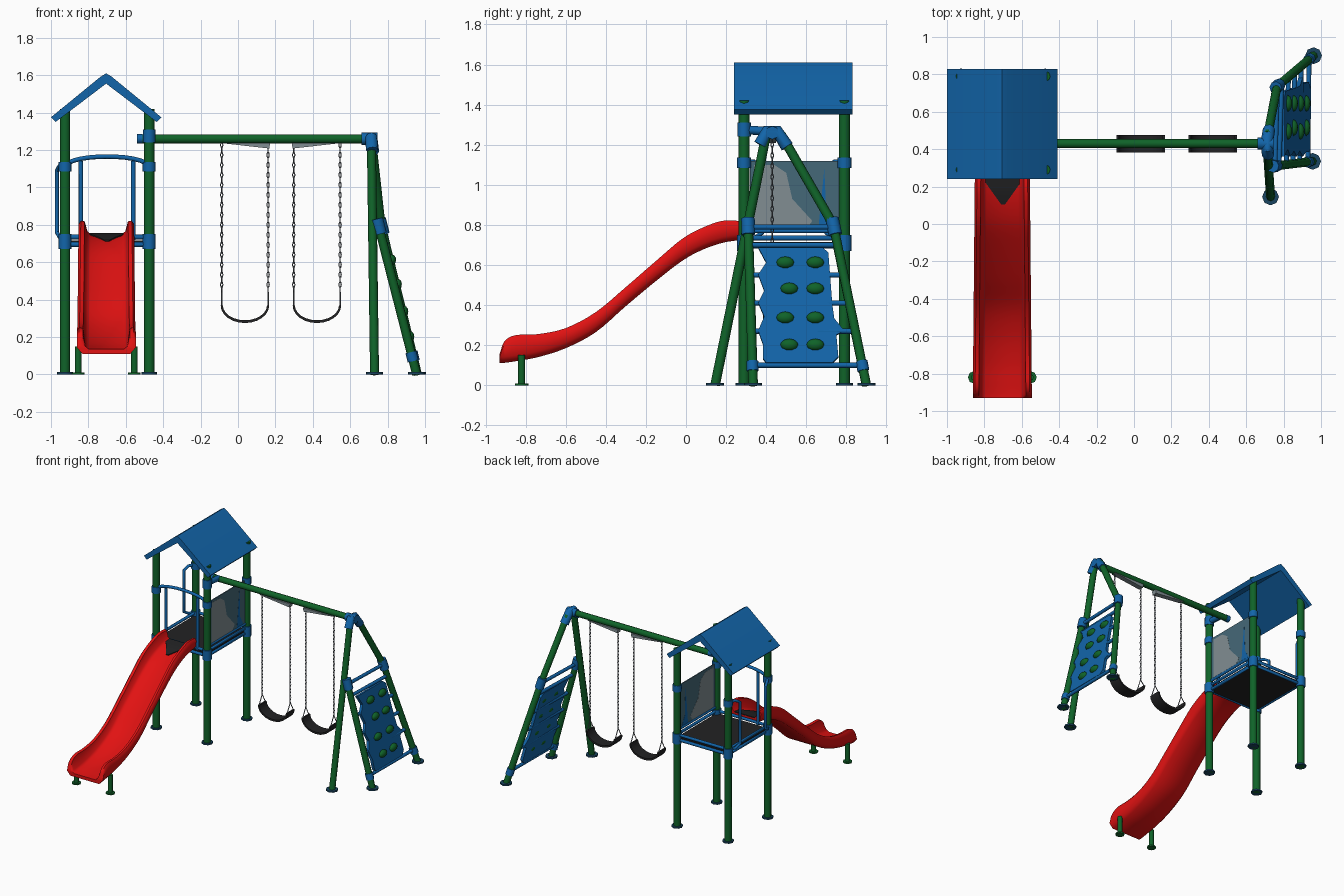
import bpy, bmesh, math
from mathutils import Vector

cube = bpy.data.objects.get("Cube")
if cube:
    bpy.data.objects.remove(cube, do_unlink=True)


def material(name, rgb):
    m = bpy.data.materials.new(name)
    m.use_nodes = True
    m.diffuse_color = (*rgb, 1)
    m.node_tree.nodes["Principled BSDF"].inputs["Base Color"].default_value = (*rgb, 1)
    return m


BLUE = material("blue", (0.006, 0.13, 0.40))
GREEN = material("green", (0.005, 0.125, 0.022))
RED = material("red", (0.75, 0.006, 0.006))
BLACK = material("black rubber", (0.016, 0.016, 0.017))
STEEL = material("chain grey", (0.15, 0.17, 0.2))
PANE = material("clear pane", (0.06, 0.14, 0.19))
FROST = material("frosted pane", (0.22, 0.27, 0.29))
FOOT = material("foot navy", (0.01, 0.06, 0.12))


def finish(name, mesh, mat, angle=40):
    mesh.materials.clear()
    mesh.materials.append(mat)
    for p in mesh.polygons:
        p.material_index = 0
        p.use_smooth = True
    mesh.set_sharp_from_angle(angle=math.radians(angle))
    ob = bpy.data.objects.new(name, mesh)
    bpy.context.collection.objects.link(ob)
    return ob


def tubes(name, paths, r, mat, res=2, cyclic=False):
    """Round tubes along one or more polylines."""
    cu = bpy.data.curves.new(name + "_path", "CURVE")
    cu.dimensions = "3D"
    cu.bevel_depth, cu.bevel_resolution, cu.use_fill_caps = r, res, True
    for pts in paths:
        s = cu.splines.new("POLY")
        s.points.add(len(pts) - 1)
        for p, co in zip(s.points, pts):
            p.co = (*co, 1)
        s.use_cyclic_u = cyclic
    tmp = bpy.data.objects.new(name + "_tmp", cu)
    bpy.context.collection.objects.link(tmp)
    dg = bpy.context.evaluated_depsgraph_get()
    mesh = bpy.data.meshes.new_from_object(tmp.evaluated_get(dg))
    bpy.data.objects.remove(tmp, do_unlink=True)
    return finish(name, mesh, mat, 50)


def tube(name, pts, r, mat):
    return tubes(name, [pts], r, mat)


def loft(name, rings, mat, angle=40):
    """Skin matching closed rings and cap both ends."""
    bm = bmesh.new()
    vs = [[bm.verts.new(p) for p in ring] for ring in rings]
    n = len(vs[0])
    for a, b in zip(vs, vs[1:]):
        for i in range(n):
            j = (i + 1) % n
            bm.faces.new((a[i], a[j], b[j], b[i]))
    bm.faces.new(vs[0])
    bm.faces.new(vs[-1])
    bmesh.ops.recalc_face_normals(bm, faces=bm.faces)
    mesh = bpy.data.meshes.new(name)
    bm.to_mesh(mesh)
    bm.free()
    return finish(name, mesh, mat, angle)


def prism_y(name, pts, y0, y1, mat):
    return loft(name, [[(x, y, z) for x, z in pts] for y in (y0, y1)], mat)


def prism_x(name, pts, x0, x1, mat):
    return loft(name, [[(x, y, z) for y, z in pts] for x in (x0, x1)], mat)


def foot(name, x, y, r=0.042):
    tube(name, [(x, y, 0), (x, y, 0.012)], r, FOOT)


# Tower posts with feet and clamps
XL, XR, YF, YB = -0.925, -0.475, 0.29, 0.79
CX = (XL + XR) / 2
for x, sx in ((XL, "right"), (XR, "left")):
    for y, sy in ((YF, "front"), (YB, "back")):
        tag = f"{sy}_{sx}"
        tube("tower_post_" + tag, [(x, y, 0), (x, y, 1.42)], 0.028, GREEN)
        foot("tower_foot_" + tag, x, y)
        for z, h in ((0.71, 0.04), (1.11, 0.025)):
            tube(f"clamp_{tag}_{z}", [(x, y, z - h), (x, y, z + h)], 0.035, BLUE)

# Roof: folded sheet with turned ridge
prism_y("roof", [(-1.0, 1.375), (-0.735, 1.592), (-0.705, 1.61), (-0.675, 1.592),
                 (-0.41, 1.375), (-0.435, 1.35), (CX - 0.005, 1.555), (-0.975, 1.35)],
        0.24, 0.83, BLUE)

# Platform deck and its frame
prism_x("deck", [(YF, 0.69), (YB, 0.69), (YB, 0.715), (YF, 0.715)], XL, XR, BLACK)
corners = [(XL, YF), (XR, YF), (XR, YB), (XL, YB)]
tubes("deck_frame", [[(x, y, z) for x, y in corners] for z in (0.695, 0.735)],
      0.013, BLUE, cyclic=True)

# Arched guard over the slide entry
arch = [(CX + 0.225 * math.cos(a), YF, 1.1 + 0.065 * math.sin(a) ** 0.8)
        for a in (math.pi * i / 14 for i in range(15))]
tube("entry_arch", arch, 0.012, BLUE)
tubes("entry_bars", [[(CX + s * 0.14, YF, 0.72), (CX + s * 0.14, YF, 1.14)] for s in (-1, 1)],
      0.012, BLUE)

# Grab handles on the open side
for y, d, tag in ((YF, 1, "front"), (YB, -1, "back")):
    tube("grab_handle_" + tag,
         [(XL, y, 1.115), (-0.955, y + d * 0.05, 1.115), (-0.968, y + d * 0.09, 1.09),
          (-0.968, y + d * 0.09, 0.76), (-0.955, y + d * 0.05, 0.735), (XL, y, 0.735)],
         0.011, BLUE)

# Side pane with patterned patches showing on both faces
prism_x("side_pane", [(0.32, 0.77), (0.77, 0.77), (0.77, 1.12), (0.32, 1.12)],
        XR - 0.004, XR + 0.004, PANE)
prism_x("pane_patch", [(0.34, 0.78), (0.6, 0.78), (0.63, 0.82), (0.53, 0.93), (0.5, 1.06),
                       (0.44, 1.1), (0.34, 1.1)], XR - 0.0048, XR + 0.0048, FROST)
prism_x("pane_spike", [(0.66, 0.78), (0.74, 0.78), (0.7, 0.85), (0.69, 1.08)],
        XR - 0.0048, XR + 0.0048, BLUE)
tube("pane_rail", [(XR, YF, 0.77), (XR, YB, 0.77)], 0.011, BLUE)

# Slide: stations give y, rim height and underside height
STATIONS = [(0.27, 0.82, 0.725), (0.18, 0.82, 0.71), (0.08, 0.785, 0.675), (-0.02, 0.73, 0.62),
            (-0.15, 0.62, 0.52), (-0.3, 0.49, 0.395), (-0.45, 0.365, 0.265), (-0.6, 0.285, 0.185),
            (-0.74, 0.255, 0.14), (-0.85, 0.25, 0.12), (-0.905, 0.22, 0.112), (-0.93, 0.155, 0.11)]


def smooth_path(pts, steps):
    """Catmull-Rom points through the stations."""
    v = [Vector(p) for p in pts]
    v = [2 * v[0] - v[1]] + v + [2 * v[-1] - v[-2]]
    out = []
    for a, b, c, d in zip(v, v[1:], v[2:], v[3:]):
        for i in range(steps):
            t = i / steps
            out.append(0.5 * (2 * b + (c - a) * t + (2 * a - 5 * b + 4 * c - d) * t * t
                              + (3 * b - a - 3 * c + d) * t ** 3))
    return out + [v[-2]]


path = smooth_path(STATIONS, 4)
rings = []
for y, top, low in path:
    w = 0.147 + 0.011 * (0.27 - y) / 1.2
    floor = low + 0.025
    half = [(w - 0.03, low), (w - 0.004, low + 0.03), (w, max(top - 0.018, low + 0.032)),
            (w - 0.012, top), (w - 0.032, top - 0.004), (w - 0.046, floor + 0.015),
            (w - 0.065, floor)]
    section = half + [(-u, z) for u, z in reversed(half)]
    rings.append([(CX - 0.004 + u, y, z) for u, z in section])
loft("slide", rings, RED, 50)

# Dark tapering mat at the head of the slide
mat_rings = []
for y, top, low in path:
    if y > 0.1:
        h = 0.1 * min(1, (y - 0.09) / 0.14)
        mat_rings.append([(CX + u, y, low + dz) for u, dz in
                          ((-h, 0.026), (h, 0.026), (h, 0.032), (-h, 0.032))])
loft("slide_entry_mat", mat_rings, BLACK)

for s, tag in ((-1, "right"), (1, "left")):
    x = CX - 0.004 + s * 0.15
    tube("slide_leg_" + tag, [(x, -0.82, 0), (x, -0.82, 0.15)], 0.018, GREEN)
    tube("slide_foot_" + tag, [(x, -0.82, 0), (x, -0.82, 0.01)], 0.034, GREEN)

# Swing beam and its end fittings
BY, BZ = 0.43, 1.26
tube("swing_beam", [(-0.53, BY, BZ), (0.72, BY, BZ)], 0.024, GREEN)
tube("beam_end_cap", [(-0.54, BY, BZ), (-0.51, BY, BZ)], 0.026, BLUE)
tube("beam_bracket", [(XR, YF, 1.275), (XR, BY, 1.265)], 0.022, BLUE)
tube("beam_bracket_clamp", [(XR, YF, 1.24), (XR, YF, 1.31)], 0.034, BLUE)
tube("frame_collar", [(0.66, BY, BZ), (0.745, BY, BZ)], 0.033, BLUE)
tube("frame_crown", [(0.717, 0.37, 1.2), (0.713, 0.405, 1.265), (0.713, 0.455, 1.265),
                     (0.722, 0.505, 1.19)], 0.033, BLUE)


# Swings: chains of linked ovals, split hangers and sagging seats
def chain_links(x, z0, z1, n):
    links = []
    for i in range(n):
        zc = z0 + (z1 - z0) * (i + 0.5) / n
        ring = []
        for k in range(8):
            a = math.tau * k / 8
            u, dz = 0.006 * math.cos(a), 0.62 * (z1 - z0) / n * math.sin(a)
            ring.append((x + u, BY, zc + dz) if i % 2 else (x, BY + u, zc + dz))
        links.append(ring)
    return links


for cx, d, tag in ((0.037, 1, "right"), (0.422, -1, "left")):
    for s in (-1, 1):
        x = cx + s * 0.124
        tubes(f"swing_chain_{tag}_{s}", chain_links(x, 0.44, 1.24, 30), 0.0028, STEEL, 0, True)
        tubes(f"swing_hanger_{tag}_{s}",
              [[(x, BY, 0.44), (x, BY + e * 0.04, 0.365)] for e in (-1, 1)], 0.004, STEEL, 0)
    arc = [(math.cos(a), math.sin(a)) for a in (math.pi * (1 + i / 12) for i in range(13))]
    outer = [(cx + 0.13 * c, 0.37 + 0.095 * s) for c, s in arc]
    inner = [(cx + 0.118 * c, 0.37 + 0.08 * s) for c, s in reversed(arc)]
    prism_y("swing_seat_" + tag, outer + inner, BY - 0.047, BY + 0.047, BLACK)
    prism_y("swing_gusset_" + tag, [(cx - d * 0.135, 1.238), (cx + d * 0.135, 1.238),
                                    (cx + d * 0.13, 1.208)], BY - 0.02, BY + 0.02, FROST)

# End frame: front leg, kinked back leg and the wall leg
front_top, front_foot = (0.713, 0.4, 1.25), (0.73, 0.145, 0)
joint_f, joint_b = (0.75, 0.31, 0.8), (0.765, 0.735, 0.8)
wall_foot, back_foot = (0.955, 0.335, 0), (0.96, 0.9, 0)
tube("frame_front_leg", [front_top, front_foot], 0.024, GREEN)
tube("frame_back_leg", [(0.715, 0.475, 1.25), joint_b, back_foot], 0.024, GREEN)
tube("frame_wall_leg", [joint_f, wall_foot], 0.024, GREEN)
for p, tag in ((front_foot, "front"), (wall_foot, "wall"), (back_foot, "back")):
    foot("frame_foot_" + tag, p[0], p[1], 0.045)


def along(a, b, t):
    return Vector(a).lerp(Vector(b), t)


for a, b, tag in ((joint_f, wall_foot, "front"), (joint_b, back_foot, "back")):
    tube("joint_collar_" + tag, [along(a, b, -0.04), along(a, b, 0.06)], 0.034, BLUE)
    tube("low_collar_" + tag, [along(a, b, 0.85), along(a, b, 0.91)], 0.03, BLUE)

# Climbing wall: rungs, sloping board and holds
for z in (0.1, 0.27, 0.41, 0.55, 0.7, 0.79):
    t = 1 - z / 0.8
    tube(f"wall_rung_{z}", [along(joint_f, wall_foot, t), along(joint_b, back_foot, t)],
         0.013, BLUE)


def on_wall(y, z, out=0.0):
    return Vector((0.765 + (0.8 - z) * 0.238 + out, y, z + out * 0.24))


outline = [(0.4, 0.11), (0.73, 0.11), (0.76, 0.14), (0.75, 0.25), (0.79, 0.27), (0.74, 0.33),
           (0.73, 0.4), (0.71, 0.66), (0.68, 0.685), (0.36, 0.685), (0.4, 0.61), (0.36, 0.55),
           (0.39, 0.47), (0.36, 0.41), (0.39, 0.34), (0.36, 0.27), (0.385, 0.2), (0.385, 0.13)]
loft("climbing_board", [[on_wall(y, z, o) for y, z in outline] for o in (-0.01, 0.012)], BLUE)
for i, z in enumerate((0.2, 0.335, 0.48, 0.61)):
    for y in (0.495 + 0.02 * (i % 2 == 0), 0.645):
        bm = bmesh.new()
        bmesh.ops.create_icosphere(bm, subdivisions=2, radius=1)
        bmesh.ops.scale(bm, vec=(0.026, 0.045, 0.03), verts=bm.verts)
        bmesh.ops.translate(bm, vec=on_wall(y, z, 0.01), verts=bm.verts)
        mesh = bpy.data.meshes.new("hold")
        bm.to_mesh(mesh)
        bm.free()
        finish(f"climbing_hold_{i}_{y:.2f}", mesh, GREEN)
